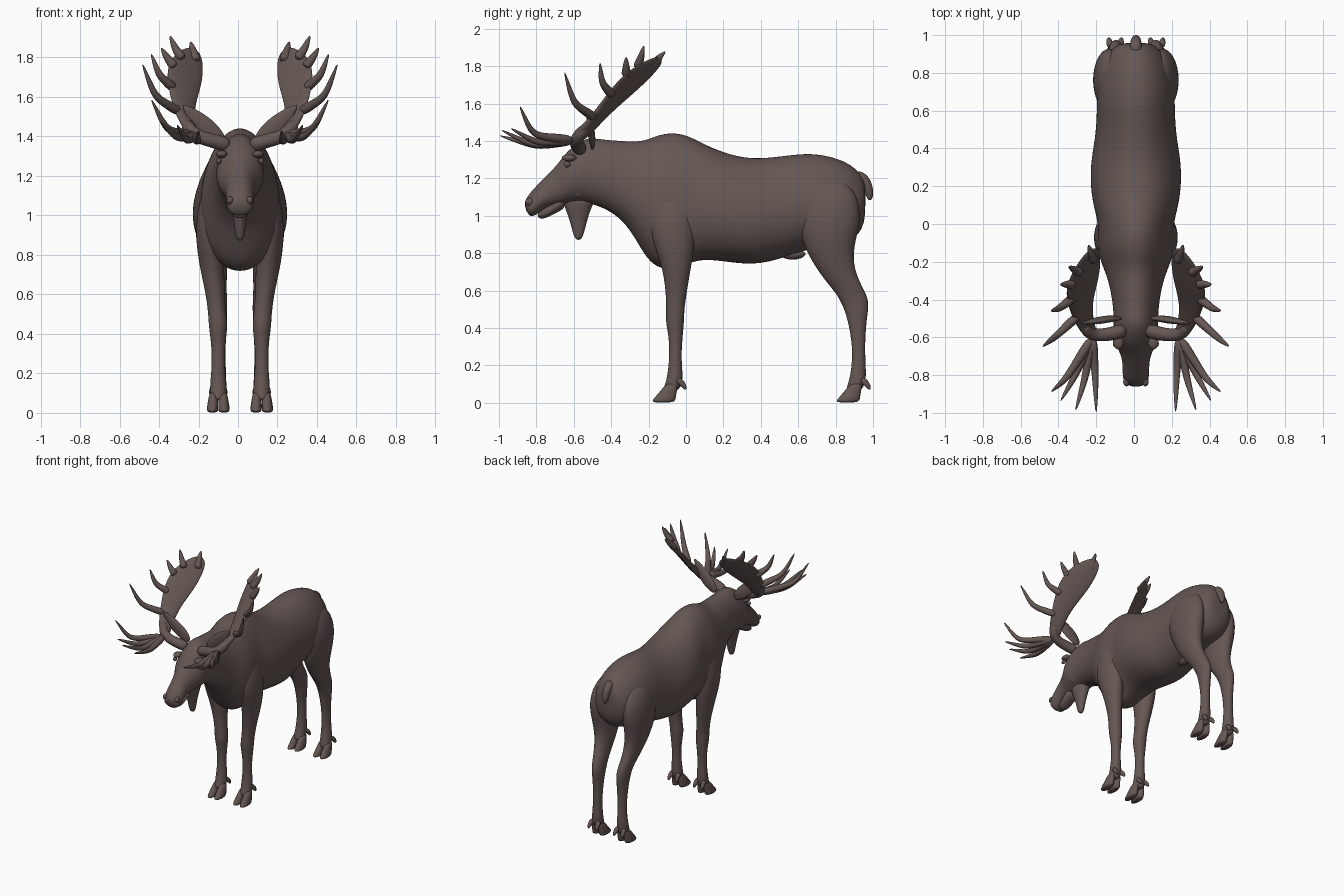
import bpy, bmesh
from math import sin, cos, pi
from mathutils import Vector

default_cube = bpy.data.objects.get("Cube")
if default_cube:
    bpy.data.objects.remove(default_cube)

CENTRE_X = 0.01
hide = bpy.data.materials.new("brown_hide")
hide.use_nodes = True
hide.diffuse_color = (0.13, 0.095, 0.087, 1)
hide.node_tree.nodes["Principled BSDF"].inputs["Base Color"].default_value = hide.diffuse_color


def loft(name, rings, sides=12, egg=0.0, mirror=False, levels=2):
    """Skin a row of rings (centre, half axis a, half axis b) and smooth it."""
    grow = 1 / (2 / 3 + cos(2 * pi / sides) / 3)
    bm = bmesh.new()
    loops = []
    for centre, a, b in rings:
        loop = []
        for i in range(sides):
            t = 2 * pi * i / sides
            offset = a * cos(t) + b * sin(t) * (1 - egg * cos(t))
            loop.append(bm.verts.new(centre + offset * grow))
        loops.append(loop)
    for low, high in zip(loops, loops[1:]):
        for i in range(sides):
            j = (i + 1) % sides
            bm.faces.new((low[i], low[j], high[j], high[i]))
    bm.faces.new(loops[0][::-1])
    bm.faces.new(loops[-1])
    bmesh.ops.recalc_face_normals(bm, faces=bm.faces)
    for face in bm.faces:
        face.smooth = True
    mesh = bpy.data.meshes.new(name)
    bm.to_mesh(mesh)
    bm.free()
    mesh.materials.append(hide)
    obj = bpy.data.objects.new(name, mesh)
    obj.location.x = CENTRE_X
    bpy.context.collection.objects.link(obj)
    if mirror:
        obj.modifiers.new("Mirror", "MIRROR").use_mirror_merge = False
    smooth = obj.modifiers.new("Smooth", "SUBSURF")
    smooth.levels = smooth.render_levels = levels
    return obj


def slab(y1, z1, y2, z2, width, x=0.0):
    """Ring spanning two profile points, with a half width along x."""
    p, q = Vector((x, y1, z1)), Vector((x, y2, z2))
    return (p + q) / 2, (p - q) / 2, Vector((width, 0, 0))


def upright(rows):
    """Rings across the length: y, top, bottom, half width."""
    return [slab(y, top, y, bottom, width) for y, top, bottom, width in rows]


def level(rows):
    """Rings across the height: z, front, back, half width, x."""
    return [slab(front, z, back, z, width, x) for z, front, back, width, x in rows]


def tube(name, points, radii, flat=1.0, mirror=True, sides=8):
    """Tapered tube along a path; flat squashes it."""
    points = [Vector(p) for p in points]
    run = points[-1] - points[0]
    side = min((Vector(v) for v in ((1, 0, 0), (0, 1, 0), (0, 0, 1))),
               key=lambda axis: abs(axis.dot(run)))
    rings = []
    for i, (p, r) in enumerate(zip(points, radii)):
        along = points[min(i + 1, len(points) - 1)] - points[max(i - 1, 0)]
        u = along.cross(side).normalized()
        v = along.cross(u).normalized()
        rings.append((p, u * r, v * r * flat))
    return loft(name, rings, sides, mirror=mirror)


def ball(name, place, size):
    """Small ellipsoid, mirrored when off centre."""
    x, y, z = place
    rings = []
    for i in range(7):
        t = pi * (i + 0.2) / 6.4
        r = sin(t)
        rings.append((Vector((x, y - size[1] * cos(t), z)),
                      Vector((0, 0, size[2] * r)), Vector((size[0] * r, 0, 0))))
    return loft(name, rings, 10, mirror=x != 0, levels=1)


# Trunk, neck and head in one skin
trunk = upright([
    (.96, 1.17, 1.0, .07), (.94, 1.22, .92, .11), (.88, 1.275, .86, .16),
    (.8, 1.31, .85, .19), (.68, 1.335, .83, .205), (.56, 1.325, .79, .205),
    (.45, 1.31, .755, .215), (.34, 1.305, .74, .235), (.22, 1.33, .755, .24),
    (.1, 1.38, .77, .225), (.02, 1.425, .75, .2), (-.06, 1.445, .72, .2),
    (-.14, 1.435, .715, .2), (-.21, 1.405, .77, .18), (-.27, 1.395, .88, .155),
    (-.34, 1.4, .98, .135), (-.43, 1.405, 1.04, .12)])
head = [
    slab(-.52, 1.42, -.52, 1.07, .115), slab(-.58, 1.39, -.58, 1.07, .12),
    slab(-.64, 1.34, -.62, 1.07, .115), slab(-.69, 1.27, -.66, 1.06, .085),
    slab(-.75, 1.21, -.71, 1.055, .07), slab(-.8, 1.16, -.76, 1.04, .07),
    slab(-.845, 1.11, -.805, 1.0, .068), slab(-.87, 1.06, -.84, .995, .05)]
loft("trunk_and_head", trunk + head, 16, egg=0.12)

# Lower jaw, dewlap, tail and sheath
loft("lower_jaw", upright([
    (-.64, 1.13, 1.04, .05), (-.7, 1.085, 1.015, .05),
    (-.75, 1.045, .985, .042), (-.795, 1.02, .985, .03)]))
loft("dewlap", level([
    (1.11, -.67, -.47, .06, 0), (1.04, -.645, -.51, .045, 0), (.97, -.62, -.53, .03, 0),
    (.91, -.605, -.545, .025, 0), (.87, -.59, -.56, .016, 0)]))
tube("tail", [(0, .9, 1.22), (0, .95, 1.2), (0, .98, 1.14), (0, .985, 1.08)],
     [.03, .032, .026, .012], mirror=False)
ball("sheath", (0, .57, .795), (.035, .07, .03))

# Face details
ball("eye", (.108, -.635, 1.275), (.014, .018, .016))
ball("brow", (.092, -.625, 1.31), (.03, .04, .02))
ball("cheek", (.065, -.58, 1.17), (.04, .07, .08))
ball("nostril", (.05, -.835, 1.075), (.018, .025, .022))

# Ears
tube("ear", [(.08, -.5, 1.36), (.13, -.5, 1.41), (.19, -.51, 1.46),
             (.25, -.52, 1.52), (.29, -.53, 1.56)],
     [.025, .045, .05, .03, .006], flat=0.4)

# Legs
loft("front_leg", level([
    (1.16, -.13, -.01, .03, .14), (1.08, -.18, .03, .055, .15),
    (.95, -.2, .045, .07, .155), (.83, -.165, .045, .068, .15),
    (.72, -.125, .025, .06, .14), (.6, -.108, .005, .047, .125),
    (.5, -.105, -.01, .045, .115), (.44, -.11, -.01, .048, .11),
    (.36, -.092, -.018, .036, .11), (.25, -.088, -.026, .031, .11),
    (.16, -.097, -.018, .04, .11), (.1, -.11, -.02, .042, .11),
    (.06, -.13, -.045, .038, .11)]), mirror=True)
loft("hind_leg", level([
    (1.2, .66, .85, .04, .12), (1.1, .6, .92, .08, .135),
    (.98, .59, .935, .09, .14), (.87, .62, .905, .082, .14),
    (.76, .67, .89, .066, .13), (.66, .74, .92, .052, .12),
    (.59, .8, .96, .043, .11), (.53, .835, .98, .042, .105),
    (.45, .865, .965, .037, .105), (.3, .892, .955, .03, .105),
    (.18, .885, .962, .037, .107), (.11, .87, .962, .042, .11),
    (.06, .85, .935, .038, .11)]), mirror=True)

# Cloven hooves and dewclaws
for name, y in (("front", 0), ("hind", .985)):
    for side, shift in (("inner", -.026), ("outer", .026)):
        x = .11 + shift
        loft(f"{name}_{side}_toe", level([
            (.11, y - .1, y - .04, .018, x), (.06, y - .14, y - .05, .026, x),
            (.025, y - .17, y - .055, .029, x + shift / 9),
            (.0, y - .192, y - .06, .028, x + shift / 9)]), sides=8, mirror=True)
        tube(f"{name}_{side}_dewclaw",
             [(x, y - .05, .13), (x + shift / 5, y - .015, .1), (x + shift / 3, y, .07)],
             [.018, .017, .006])

# Antler beam
tube("antler_beam", [(.05, -.56, 1.35), (.12, -.58, 1.375), (.19, -.59, 1.39),
                     (.25, -.58, 1.42), (.28, -.53, 1.48)],
     [.04, .036, .034, .035, .03])

# Antler palm between an inner and an outer edge
inner_edge = [(.2, -.59, 1.38), (.225, -.52, 1.43), (.235, -.42, 1.54),
              (.2, -.3, 1.64), (.185, -.2, 1.73), (.195, -.12, 1.82)]
outer_edge = [(.25, -.62, 1.42), (.31, -.55, 1.48), (.35, -.46, 1.59),
              (.375, -.37, 1.72), (.345, -.26, 1.81), (.25, -.13, 1.865)]
pairs = [(Vector(p), Vector(q)) for p, q in zip(inner_edge, outer_edge)]
palm = []
for i, (p, q) in enumerate(pairs):
    before, after = pairs[max(i - 1, 0)], pairs[min(i + 1, len(pairs) - 1)]
    along = sum(after, Vector()) - sum(before, Vector())
    normal = (q - p).cross(along).normalized()
    palm.append(((p + q) / 2, (q - p) / 2, normal * (.026 - .003 * i)))
loft("antler_palm", palm, mirror=True)

# Antler tines: root, bend, tip
fork = (.23, -.6, 1.405)
tines = {
    "crown": [(.22, -.2, 1.78), (.24, -.15, 1.84), (.25, -.11, 1.88)],
    "top": [(.29, -.26, 1.79), (.33, -.24, 1.85), (.355, -.225, 1.91)],
    "shoulder": [(.33, -.32, 1.75), (.37, -.32, 1.8), (.4, -.32, 1.85)],
    "upper": [(.33, -.39, 1.64), (.41, -.45, 1.71), (.45, -.46, 1.82)],
    "middle": [(.3, -.48, 1.52), (.43, -.6, 1.6), (.495, -.65, 1.77)],
    "fork_outer": [fork, (.37, -.82, 1.43), (.45, -.89, 1.59)],
    "fork_second": [fork, (.32, -.8, 1.39), (.4, -.94, 1.47)],
    "fork_third": [fork, (.27, -.82, 1.375), (.32, -.99, 1.46)],
    "fork_inner": [fork, (.215, -.8, 1.37), (.21, -1.0, 1.43)],
}
for name, (root, bend, tip) in tines.items():
    root, bend, tip = Vector(root), Vector(bend), Vector(tip)
    path = [root, root.lerp(bend, .55), bend, bend.lerp(tip, .55), tip]
    tube(f"{name}_tine", path, [.028, .022, .018, .012, .003])
